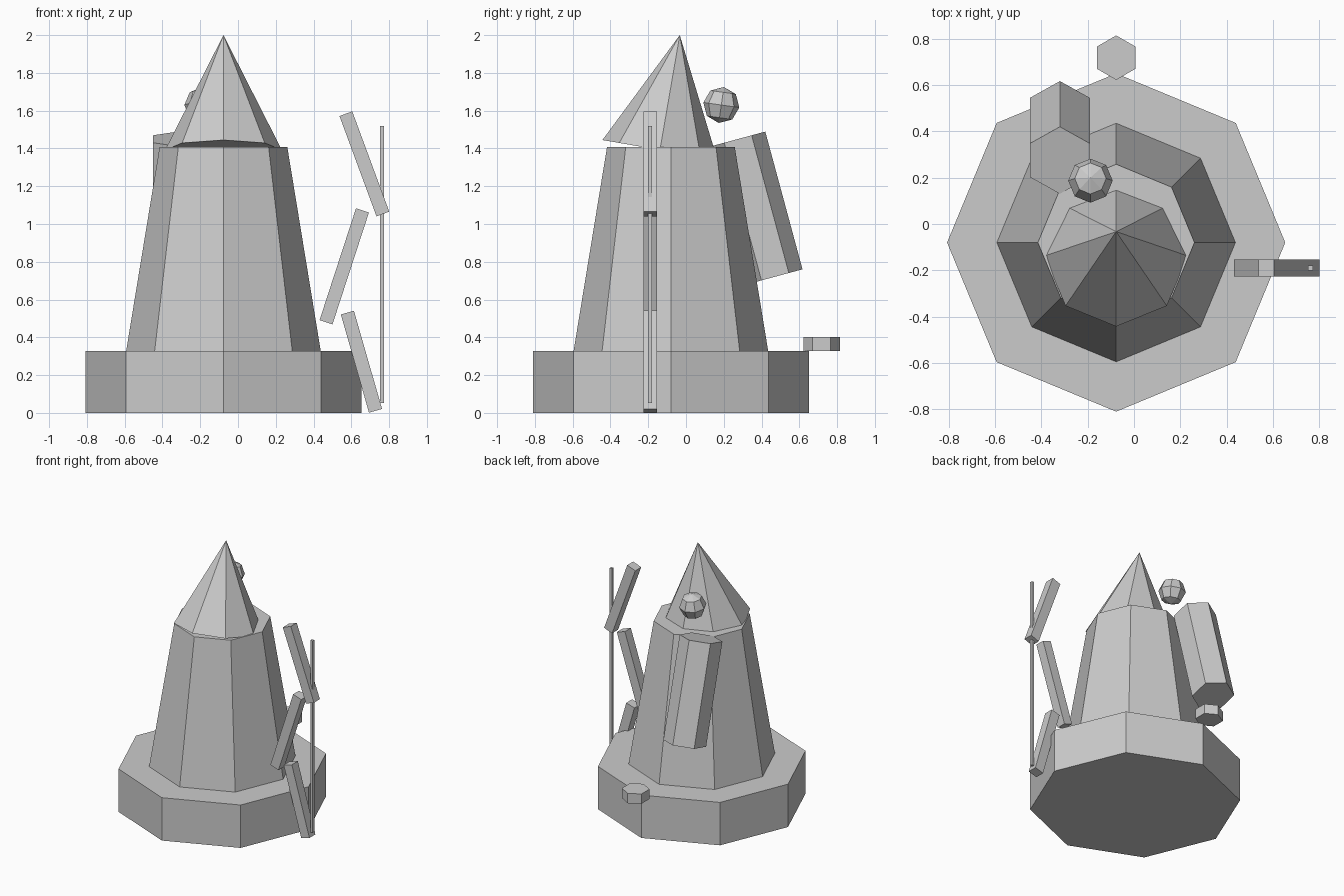
import bpy
from math import radians, atan2
from mathutils import Vector

if "Cube" in bpy.data.objects:
    bpy.data.objects.remove(bpy.data.objects["Cube"])

CX, CY = -0.077, -0.08  # axis of base and body


def frustum(name, sides, r1, r2, bottom, top, spin=0.0):
    """Flat-faced prism, frustum or cone between two points."""
    a, b = Vector(bottom), Vector(top)
    axis = b - a
    bpy.ops.mesh.primitive_cone_add(vertices=sides, radius1=r1, radius2=r2, depth=axis.length)
    ob = bpy.context.object
    # all leaning parts tilt in the yz plane only
    ob.rotation_euler = (atan2(-axis.y, axis.z), 0, spin)
    ob.location = (a + b) / 2
    ob.name = name
    return ob


def bar(name, start, end, width, depth, y):
    """Square-ended bar in the xz plane."""
    (x1, z1), (x2, z2) = start, end
    d = Vector((x2 - x1, 0, z2 - z1))
    bpy.ops.mesh.primitive_cube_add(size=1)
    ob = bpy.context.object
    ob.scale = (width, depth, d.length)
    ob.rotation_euler = (0, atan2(d.x, d.z), 0)
    ob.location = ((x1 + x2) / 2, y, (z1 + z2) / 2)
    ob.name = name
    return ob


# Octagonal base and tapered body
frustum("base", 8, 0.73, 0.73, (CX, CY, 0), (CX, CY, 0.328))
frustum("body", 8, 0.515, 0.338, (CX, CY, 0.328), (CX, CY, 1.408))

# Pointed cap, leaning backwards
frustum("pointed_cap", 8, 0.309, 0, (CX, -0.138, 1.392), (CX, -0.033, 2.0))

# Small ball behind the cap
bpy.ops.mesh.primitive_uv_sphere_add(segments=8, ring_count=4, radius=0.096,
                                     location=(-0.188, 0.187, 1.63),
                                     rotation=(radians(-8), 0, 0))
bpy.context.object.name = "ball"

# Hexagonal canister leaning on the back
frustum("back_canister", 6, 0.15, 0.15, (-0.32, 0.472, 0.721), (-0.32, 0.275, 1.45))

# Low hexagonal knob behind the base
frustum("rear_knob", 6, 0.096, 0.096, (CX, 0.718, 0.328), (CX, 0.718, 0.403))

# Zigzag bow limbs and the straight string
limbs = [((0.571, 1.584), (0.767, 1.053)),
         ((0.659, 1.072), (0.466, 0.480)),
         ((0.579, 0.531), (0.728, 0.011))]
for i, (top, low) in enumerate(limbs):
    bar(f"bow_limb_{i + 1}", low, top, 0.072, 0.072, -0.19)
bar("bow_string", (0.762, 0.053), (0.762, 1.52), 0.02, 0.02, -0.19)
